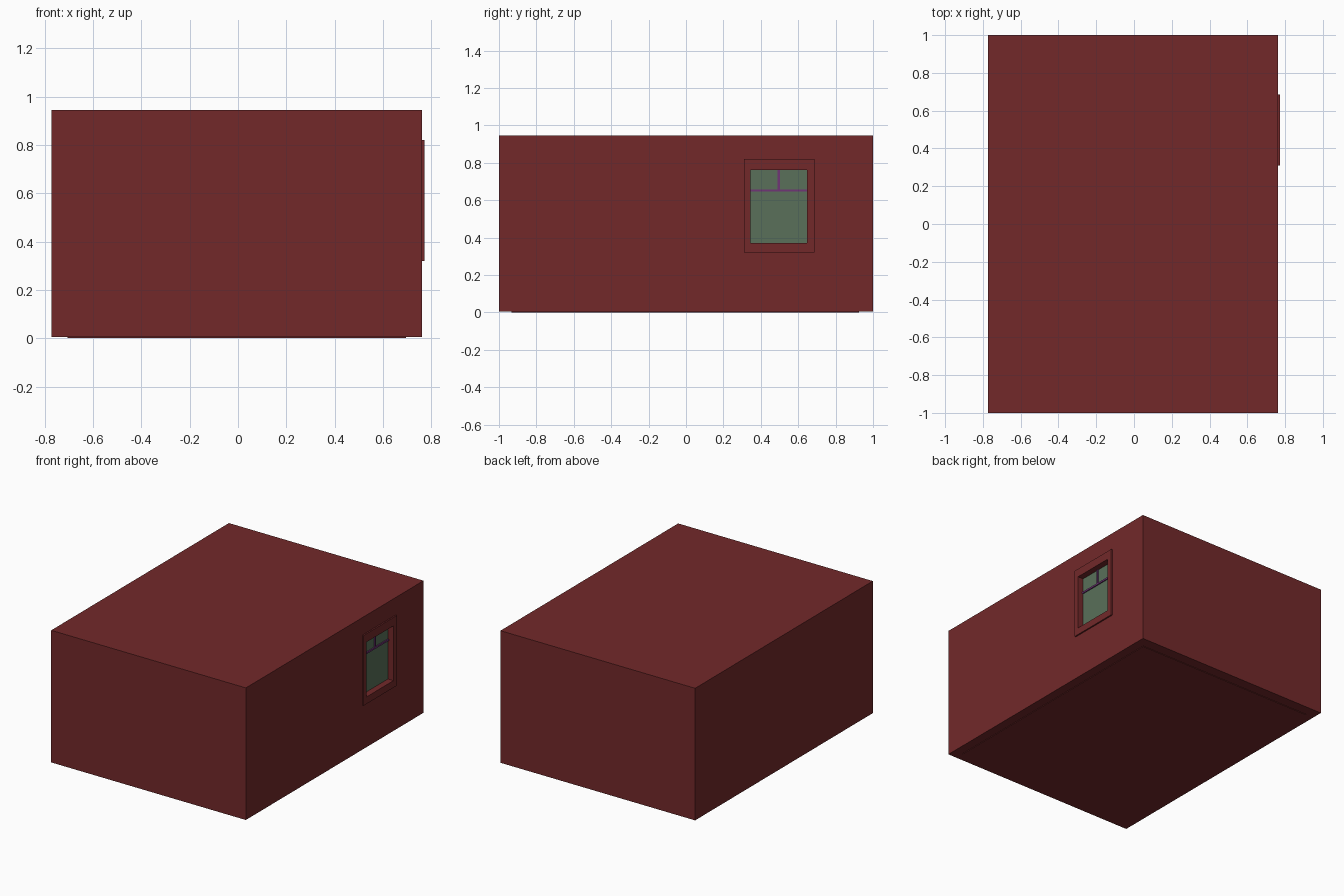
import bpy, bmesh

if "Cube" in bpy.data.objects:
    bpy.data.objects.remove(bpy.data.objects["Cube"])


def material(name, rgb):
    m = bpy.data.materials.new(name)
    m.diffuse_color = (*rgb, 1)
    m.use_nodes = True
    m.node_tree.nodes["Principled BSDF"].inputs["Base Color"].default_value = m.diffuse_color
    return m


RED = material("red_wall", (0.17, 0.022, 0.023))
GREEN = material("green_glass", (0.10, 0.16, 0.10))
PURPLE = material("purple_bar", (0.16, 0.035, 0.18))


def boxes(name, mat, spans):
    """One object made of axis-aligned boxes given as (x0, x1, y0, y1, z0, z1)."""
    bm = bmesh.new()
    for x0, x1, y0, y1, z0, z1 in spans:
        verts = bmesh.ops.create_cube(bm, size=1)["verts"]
        bmesh.ops.scale(bm, verts=verts, vec=(x1 - x0, y1 - y0, z1 - z0))
        bmesh.ops.translate(bm, verts=verts,
                            vec=((x0 + x1) / 2, (y0 + y1) / 2, (z0 + z1) / 2))
    mesh = bpy.data.meshes.new(name)
    bm.to_mesh(mesh)
    bm.free()
    obj = bpy.data.objects.new(name, mesh)
    bpy.context.collection.objects.link(obj)
    mesh.materials.append(mat)
    return obj


def cut(target, span, name):
    cutter = boxes(name, RED, [span])
    cutter.hide_render = True
    cutter.hide_set(True)
    mod = target.modifiers.new(name, "BOOLEAN")
    mod.operation = "DIFFERENCE"
    mod.solver = "EXACT"
    mod.object = cutter


X0, X1, TOP, BASE, T = -0.772, 0.762, 0.945, 0.004, 0.066
WY0, WY1, WZ0, WZ1 = 0.345, 0.648, 0.37, 0.76      # window opening

# Hollow room shell with a window opening
room = boxes("room_shell", RED, [(X0, X1, -1, 1, BASE, TOP)])
cut(room, (X0 + T, X1 - T, -1 + T, 1 - T, 0.03, TOP - T), "room_interior_cutter")
cut(room, (X1 - 2 * T, X1 + 0.1, WY0, WY1, WZ0, WZ1), "window_opening_cutter")

# Floor plate, slightly inset and just below the walls
boxes("floor", RED, [(X0 + T, X1 - T, -1 + T, 1 - T - 0.01, 0, 0.03)])

# Window casing standing just proud of the wall
casing = boxes("window_casing", RED, [(X1 - 0.03, 0.772, 0.311, 0.686, 0.32, 0.82)])
cut(casing, (X1 - 0.1, X1 + 0.1, WY0, WY1, WZ0, WZ1), "casing_opening_cutter")

# Glass pane set back in the opening
GX = 0.728
boxes("window_glass", GREEN, [(GX - 0.01, GX, WY0, WY1, WZ0, WZ1)])

# Glazing bars: one crossbar and a short upright above it
MID = (WY0 + WY1) / 2
boxes("glazing_bars", PURPLE, [
    (GX - 0.015, GX + 0.008, WY0, WY1, 0.645, 0.657),
    (GX - 0.015, GX + 0.008, MID - 0.007, MID + 0.007, 0.657, WZ1),
])
